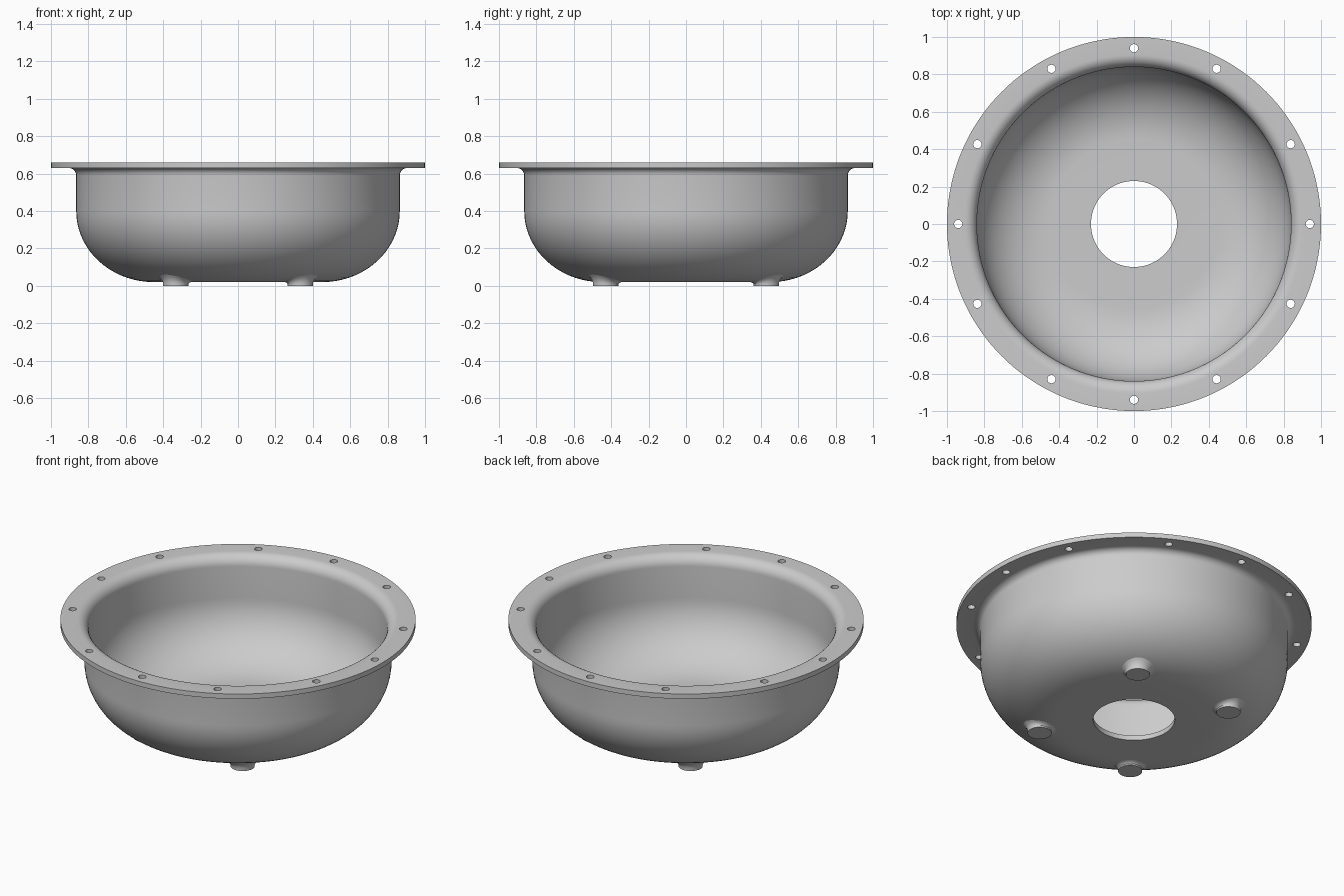
import bpy, bmesh
from math import sin, cos, pi, sqrt, hypot, radians

if "Cube" in bpy.data.objects:
    bpy.data.objects.remove(bpy.data.objects["Cube"])

SEGS = 144


def make_object(name, bm):
    bmesh.ops.recalc_face_normals(bm, faces=bm.faces)
    mesh = bpy.data.meshes.new(name)
    bm.to_mesh(mesh)
    bm.free()
    ob = bpy.data.objects.new(name, mesh)
    bpy.context.collection.objects.link(ob)
    return ob


def smooth(ob):
    bpy.ops.object.select_all(action='DESELECT')
    ob.select_set(True)
    bpy.context.view_layer.objects.active = ob
    bpy.ops.object.shade_smooth_by_angle(angle=radians(35))


def arc(cx, cz, rx, rz, a0, a1, n):
    """Elliptical arc in the r-z plane, angles in degrees."""
    return [(cx + rx * cos(radians(a0 + (a1 - a0) * i / n)),
             cz + rz * sin(radians(a0 + (a1 - a0) * i / n))) for i in range(n + 1)]


def bowl_outer_z(r):
    """Height of the underside of the bowl at radius r."""
    t = max(0.0, (r - 0.45) / 0.415)
    return 0.40 - 0.38 * sqrt(max(0.0, 1 - t * t))


# Bowl shell with flange: closed cross-section revolved around z
profile = [(0.23, 0.02)]
profile += arc(0.45, 0.40, 0.415, 0.38, -90, 0, 18)      # outer belly
profile += arc(0.905, 0.59, 0.04, 0.04, 180, 90, 6)      # fillet below flange
profile += [(1.0, 0.63), (1.0, 0.66)]                    # flange rim
profile += arc(0.905, 0.595, 0.065, 0.065, 90, 180, 8)   # rolled inner lip
profile += arc(0.45, 0.40, 0.39, 0.35, 0, -90, 18)       # inner belly
profile += [(0.23, 0.05)]

bm = bmesh.new()
rings = []
for i in range(SEGS):
    a = 2 * pi * i / SEGS
    rings.append([bm.verts.new((r * cos(a), r * sin(a), z)) for r, z in profile])
n = len(profile)
for i in range(SEGS):
    p, q = rings[i], rings[(i + 1) % SEGS]
    for j in range(n):
        k = (j + 1) % n
        bm.faces.new((p[j], q[j], q[k], p[k]))
bowl = make_object("flanged_bowl", bm)

# Bolt holes through the flange
bm = bmesh.new()
for quarter in range(4):
    for deg in ((0, 27, 62) if quarter % 2 == 0 else (0, 28, 63)):
        a = radians(deg + 90 * quarter)
        res = bmesh.ops.create_cone(bm, cap_ends=True, segments=20, radius1=0.022,
                                    radius2=0.022, depth=0.2)
        bmesh.ops.translate(bm, verts=res["verts"],
                            vec=(0.94 * cos(a), 0.94 * sin(a), 0.645))
cutter = make_object("bolt_hole_cutter", bm)
cutter.hide_render = True

mod = bowl.modifiers.new("bolt_holes", 'BOOLEAN')
mod.operation = 'DIFFERENCE'
mod.solver = 'EXACT'
mod.object = cutter
bpy.context.view_layer.objects.active = bowl
bowl.select_set(True)
bpy.ops.object.modifier_apply(modifier=mod.name)
bpy.data.objects.remove(cutter)
smooth(bowl)


# Four round feet, flared into the underside of the bowl
def foot(name, cx, cy, segs=32):
    bm = bmesh.new()
    # radius, blend between ground (0) and bowl underside (1)
    steps = [(0.068, 0.0), (0.068, 0.4), (0.074, 0.7), (0.083, 0.92), (0.10, 1.1)]
    loops = []
    for r, f in steps:
        loop = []
        for i in range(segs):
            a = 2 * pi * i / segs
            x, y = cx + r * cos(a), cy + r * sin(a)
            loop.append(bm.verts.new((x, y, f * bowl_outer_z(hypot(x, y)))))
        loops.append(loop)
    for lo, hi in zip(loops, loops[1:]):
        for i in range(segs):
            k = (i + 1) % segs
            bm.faces.new((lo[i], lo[k], hi[k], hi[i]))
    bm.faces.new(loops[0][::-1])
    smooth(make_object(name, bm))


for sx, side in ((-1, "left"), (1, "right")):
    for sy, end in ((-1, "front"), (1, "back")):
        foot(f"foot_{end}_{side}", 0.333 * sx, 0.43 * sy)
